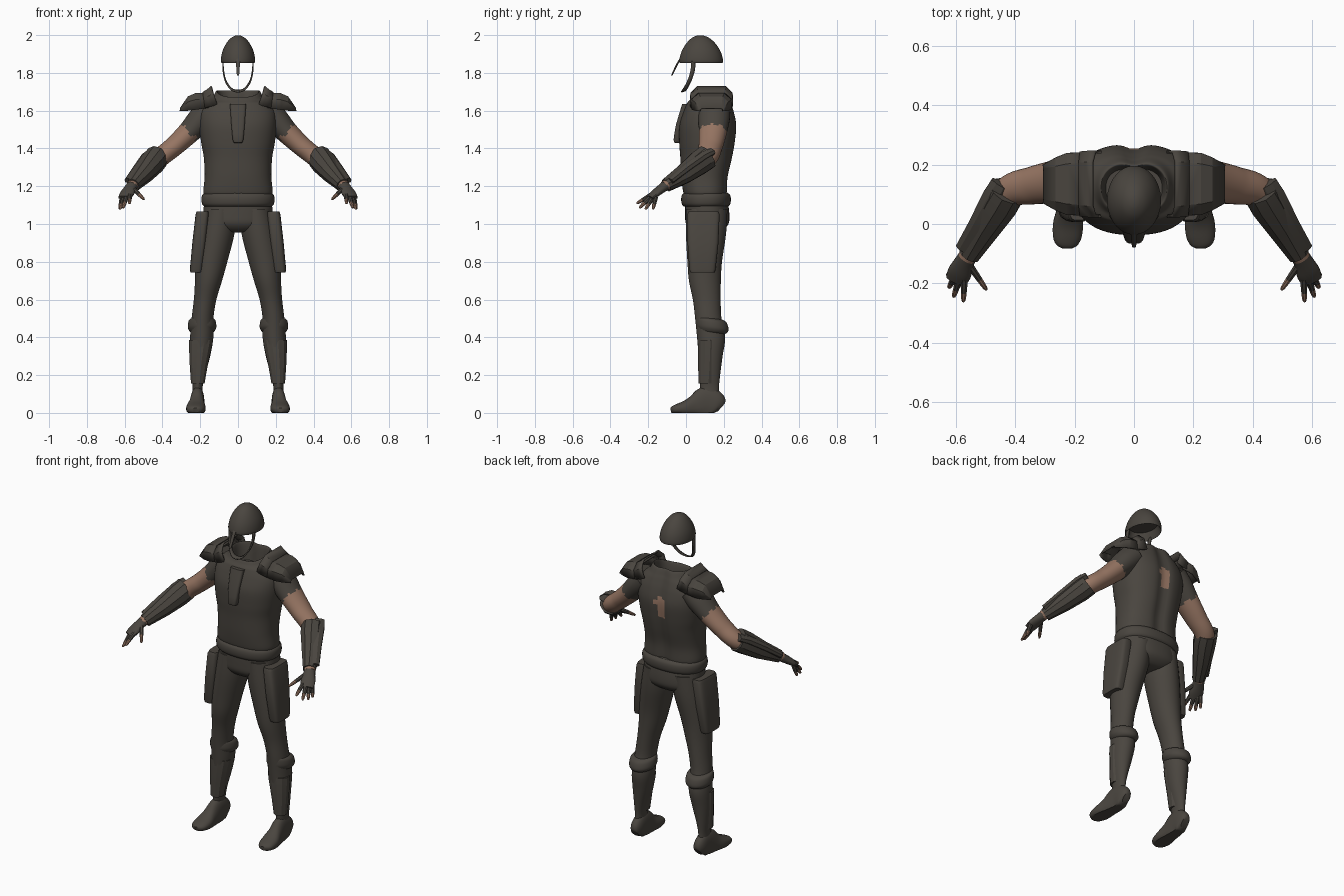
import bpy, bmesh, math
from mathutils import Vector


def material(name, rgb):
    m = bpy.data.materials.new(name)
    m.diffuse_color = (*rgb, 1)
    return m


CLOTH = material("dark_cloth", (0.068, 0.060, 0.050))
SKIN = material("skin", (0.31, 0.18, 0.125))


def finish(name, bm, mirror, angle=40, rule=None):
    """Turn a bmesh into a shaded object, optionally mirrored in x."""
    bmesh.ops.recalc_face_normals(bm, faces=bm.faces)
    me = bpy.data.meshes.new(name)
    bm.to_mesh(me)
    bm.free()
    me.materials.append(CLOTH)
    if rule:
        me.materials.append(SKIN)
        for p in me.polygons:
            p.material_index = int(rule(p.center))
    ob = bpy.data.objects.new(name, me)
    bpy.context.collection.objects.link(ob)
    bpy.ops.object.select_all(action='DESELECT')
    ob.select_set(True)
    bpy.context.view_layer.objects.active = ob
    bpy.ops.object.shade_smooth_by_angle(angle=math.radians(angle))
    if mirror:
        mod = ob.modifiers.new("mirror", 'MIRROR')
        mod.use_mirror_merge = False
    return ob


def smooth_rows(rows, sub):
    """Catmull-Rom interpolation between cross-sections."""
    out, n = [], len(rows)
    for i in range(n - 1):
        a, b, c, d = (rows[max(0, min(n - 1, k))] for k in (i - 1, i, i + 1, i + 2))
        for s in range(sub):
            t = s / sub
            out.append([0.5 * (2 * q + (r - p) * t + (2 * p - 5 * q + 4 * r - w) * t * t
                               + (3 * q - p - 3 * r + w) * t ** 3)
                        for p, q, r, w in zip(a, b, c, d)])
    return out + [rows[-1]]


def loft(name, rows, segs=24, sub=4, mirror=True, upright=True, power=2,
         angle=40, tweak=None, rule=None):
    """Skin oval sections (x, y, z, radius_1, radius_2), level or square to their path."""
    rows = smooth_rows(rows, sub)
    bm, rings = bmesh.new(), []
    for i, (x, y, z, r1, r2) in enumerate(rows):
        u, v = Vector((1, 0, 0)), Vector((0, 1, 0))
        if not upright:
            t = Vector(rows[min(i + 1, len(rows) - 1)][:3]) - Vector(rows[max(i - 1, 0)][:3])
            u = t.cross(Vector((0, 0, 1))).normalized()
            v = u.cross(t).normalized()
        ring = []
        for k in range(segs):
            a = 2 * math.pi * (k + 0.5) / segs
            c, s = math.cos(a), math.sin(a)
            p = Vector((x, y, z)) + u * r1 * math.copysign(abs(c) ** (2 / power), c) \
                + v * r2 * math.copysign(abs(s) ** (2 / power), s)
            ring.append(bm.verts.new(tweak(p) if tweak else p))
        rings.append(ring)
    for a, b in zip(rings, rings[1:]):
        for k in range(segs):
            j = (k + 1) % segs
            bm.faces.new((a[k], a[j], b[j], b[k]))
    bm.faces.new(rings[0])
    bm.faces.new(rings[-1])
    return finish(name, bm, mirror, angle, rule)


def body(rows):
    """Sections given as (z, half width, front y, back y)."""
    return [(0, (f + b) / 2, z, w, (b - f) / 2) for z, w, f, b in rows]


# Torso: vest with hollow neck, spine groove, lowered collar front and a torn back patch
def torso_shape(p):
    if p.y > 0.15:
        p.y -= 0.018 * math.exp(-(p.x / 0.035) ** 2) * min(1, (p.y - 0.15) / 0.08)
    if p.z > 1.64:
        p.z -= 0.5 * (p.z - 1.64) * max(0, min(1, (0.12 - p.y) / 0.08))
    return p


def torn_back(c):
    if c.y < 0.18:
        return False
    top = math.hypot(c.x + 0.005, (c.z - 1.525)) < 0.034
    low = math.hypot(c.x + 0.015, (c.z - 1.455)) < 0.028
    return top or low or (abs(c.x + 0.015) < 0.016 and 1.45 < c.z < 1.53)


loft("vest", body([
    (1.15, .176, -.005, .215), (1.17, .184, -.015, .22), (1.25, .177, -.025, .225),
    (1.35, .181, -.03, .248), (1.43, .195, -.036, .262), (1.52, .205, -.035, .27),
    (1.59, .20, -.015, .258), (1.64, .17, .005, .242), (1.67, .135, .018, .23),
    (1.705, .115, .03, .212), (1.69, .105, .04, .2), (1.6, .095, .05, .19)]),
    segs=72, sub=6, mirror=False, power=2.4, tweak=torso_shape, rule=torn_back)
loft("throat_plate", [(0, -.042, 1.43, .02, .016), (0, -.045, 1.445, .028, .021),
                      (0, -.03, 1.53, .036, .022), (0, .0, 1.635, .043, .02)],
     segs=20, sub=2, mirror=False, power=4)
loft("belt", body([(1.092, .178, -.01, .222), (1.105, .19, -.022, .234),
                   (1.13, .194, -.026, .238), (1.152, .19, -.022, .234),
                   (1.166, .176, -.01, .22)]), segs=48, mirror=False, power=2.3)
loft("pelvis", body([(1.12, .18, -.005, .222), (1.05, .183, -.005, .23),
                     (1.0, .175, .0, .225), (.965, .12, .03, .19), (.955, .05, .07, .15)]),
     segs=40, mirror=False, power=2.3)

# Legs
loft("trouser_leg", [
    (.092, .11, 1.08, .085, .11), (.11, .106, .95, .092, .107), (.14, .099, .8, .084, .092),
    (.156, .1, .7, .072, .085), (.174, .11, .6, .06, .074), (.188, .118, .5, .058, .07),
    (.192, .133, .4, .062, .075), (.2, .13, .3, .053, .064), (.21, .125, .2, .036, .056),
    (.214, .125, .13, .026, .05), (.215, .125, .05, .03, .055)], segs=28)


def knee_tilt(p):
    p.z += 0.12 * (0.14 - p.y)
    return p


loft("knee_band", [(.188, .125, .5, .056, .066), (.19, .135, .488, .071, .08),
                   (.19, .14, .455, .076, .086), (.191, .14, .435, .068, .08),
                   (.192, .135, .425, .058, .07)], tweak=knee_tilt)
loft("shin_guard", [(.196, .115, .385, .066, .053), (.198, .115, .36, .064, .054),
                    (.208, .112, .25, .049, .05), (.213, .108, .155, .037, .042)],
     segs=12, sub=1, angle=25)


def flat_sole(p):
    p.z = max(p.z, 0)
    return p


loft("boot", [(.212, .187, .03, .022, .03), (.213, .165, .045, .034, .065),
              (.214, .11, .055, .036, .085), (.218, .05, .035, .042, .064),
              (.222, .0, .025, .051, .042), (.225, -.045, .02, .048, .028),
              (.225, -.07, .016, .036, .02), (.225, -.081, .014, .018, .012)],
     upright=False, tweak=flat_sole, power=2.3)
loft("thigh_pad", [(.187, .093, 1.066, .032, .08), (.189, .092, 1.05, .036, .086),
                   (.205, .09, .9, .037, .082), (.221, .087, .76, .034, .07),
                   (.222, .087, .743, .03, .064)], sub=1, power=4, angle=35)


# Arms: short ragged sleeve, bare elbow, bracer, glove
def below_sleeve(c):
    return c.x - (c.z - 1.6) > .375 + .012 * math.sin(c.y * 130) + .008 * math.sin(c.z * 210)


loft("arm", [(.15, .15, 1.6, .085, .075), (.2, .148, 1.55, .083, .07),
             (.262, .142, 1.483, .074, .06), (.34, .13, 1.41, .064, .053),
             (.42, .108, 1.345, .055, .05), (.48, .02, 1.285, .048, .044),
             (.565, -.115, 1.2, .03, .027)], sub=8, segs=32, upright=False, rule=below_sleeve)
loft("bracer", [(.427, .112, 1.355, .064, .068), (.45, .07, 1.325, .065, .067),
                (.5, -.01, 1.265, .054, .054), (.555, -.105, 1.205, .037, .037)],
     segs=10, sub=1, upright=False, angle=25)
loft("bracer_plate", [(.448, .135, 1.383, .038, .02), (.475, .09, 1.36, .04, .026),
                      (.525, .0, 1.295, .034, .025), (.575, -.085, 1.228, .03, .018)],
     segs=8, sub=1, upright=False, angle=25)
loft("glove", [(.556, -.1, 1.21, .03, .028), (.572, -.13, 1.187, .034, .024),
               (.588, -.165, 1.16, .041, .02), (.6, -.192, 1.138, .036, .014)],
     segs=16, upright=False)
# Fingers run from knuckle to a bare tip
for label, base, tip in (
        ("index_finger", (.572, -.185, 1.155), (.575, -.262, 1.108)),
        ("middle_finger", (.588, -.182, 1.15), (.608, -.246, 1.085)),
        ("ring_finger", (.603, -.175, 1.143), (.624, -.215, 1.078)),
        ("little_finger", (.614, -.16, 1.143), (.627, -.175, 1.078)),
        ("thumb", (.557, -.135, 1.19), (.497, -.222, 1.13))):
    a, b = Vector(base), Vector(tip)
    rows = [(*a.lerp(b, t), r, r) for t, r in
            ((0, .013), (.3, .012), (.6, .0105), (.9, .008), (1, .004))]
    loft(label, rows, segs=8, sub=2, upright=False,
         rule=lambda c, a=a, b=b: (c - a).dot(b - a) > .62 * (b - a).length_squared)


# Shoulder armour: angular arches across y, stepped outwards along x
def arch(name, stations, yc=.135):
    bm, rows = bmesh.new(), []
    for x, lean, top, low, half_top, half_low in stations:
        mid = low + .62 * (top - low)
        pts = [(x - lean, -half_low, low), (x - lean / 3, -half_low, mid), (x, -half_top, top),
               (x, half_top, top), (x - lean / 3, half_low, mid), (x - lean, half_low, low)]
        rows.append([bm.verts.new((px, yc + py, pz)) for px, py, pz in pts])
    for a, b in zip(rows, rows[1:]):
        for k in range(5):
            bm.faces.new((a[k], a[k + 1], b[k + 1], b[k]))
    ob = finish(name, bm, True, 20)
    mod = ob.modifiers.new("thickness", 'SOLIDIFY')
    mod.thickness, mod.offset = .01, 0
    return ob


arch("collar_guard", [(.14, .03, 1.728, 1.635, .072, .108), (.16, .03, 1.71, 1.625, .072, .108),
                      (.185, .01, 1.695, 1.615, .07, .105)])
arch("shoulder_pad", [(.165, .01, 1.69, 1.615, .07, .102), (.225, .0, 1.688, 1.605, .066, .1),
                      (.262, .0, 1.672, 1.6, .058, .085), (.303, -.004, 1.612, 1.597, .05, .06)])

# Helmet: hollow dome, nose guard and chin strap
loft("helmet", [(0, .08, 1.9, .07, .09), (0, .08, 1.862, .083, .108), (0, .08, 1.853, .088, .114),
                (0, .08, 1.87, .091, .116), (0, .08, 1.91, .084, .105), (0, .079, 1.95, .066, .082),
                (0, .077, 1.98, .043, .053), (0, .076, 1.995, .02, .025), (0, .076, 1.999, .004, .005)],
     segs=40, sub=3, mirror=False, angle=60)
loft("nose_guard", [(0, -.03, 1.875, .01, .005), (0, -.045, 1.85, .01, .005),
                    (0, -.062, 1.815, .009, .005), (0, -.076, 1.785, .006, .004)],
     segs=8, sub=2, mirror=False, power=4)

bm, last = bmesh.new(), None
path = smooth_rows([(-.083, .04, 1.865), (-.081, .035, 1.81), (-.068, .018, 1.755), (-.038, -.004, 1.712),
                    (0, -.012, 1.7), (.038, -.004, 1.712), (.068, .018, 1.755), (.081, .035, 1.81),
                    (.083, .04, 1.865)], 3)
for x, y, z in path:
    pair = [bm.verts.new((x, y - .012, z - .004)), bm.verts.new((x, y + .012, z + .004))]
    if last:
        bm.faces.new((last[0], last[1], pair[1], pair[0]))
    last = pair
strap = finish("chin_strap", bm, False)
strap.modifiers.new("thickness", 'SOLIDIFY').thickness = .007
